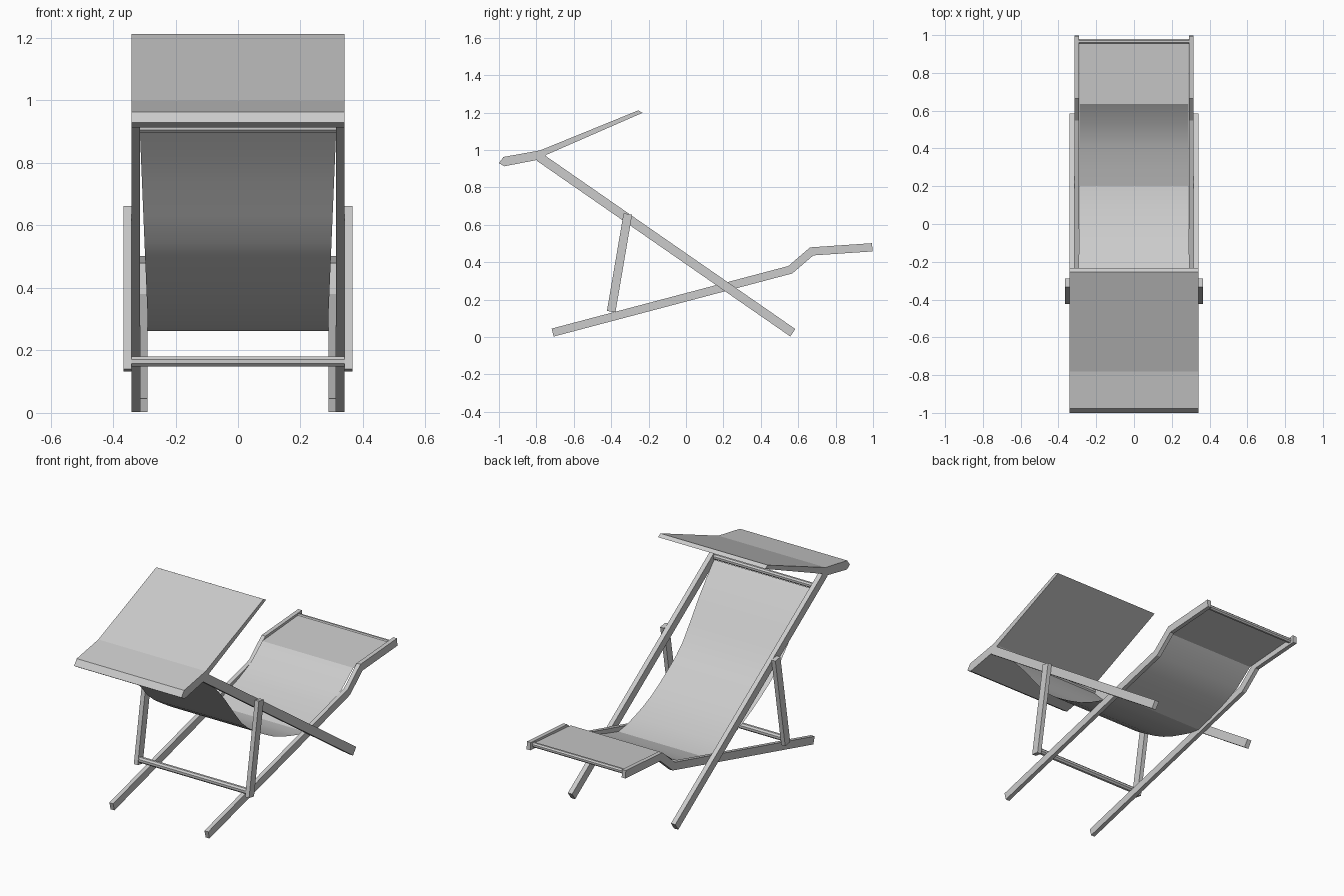
import bpy
import bmesh
import math
from mathutils import Vector

if "Cube" in bpy.data.objects:
    bpy.data.objects.remove(bpy.data.objects["Cube"])

grey = bpy.data.materials.new("light grey")
grey.use_nodes = True
GREY = (0.6, 0.6, 0.6, 1)
grey.diffuse_color = GREY
grey.node_tree.nodes["Principled BSDF"].inputs["Base Color"].default_value = GREY


def finish(name, bm):
    mesh = bpy.data.meshes.new(name)
    bm.to_mesh(mesh)
    bm.free()
    mesh.materials.append(grey)
    obj = bpy.data.objects.new(name, mesh)
    bpy.context.collection.objects.link(obj)
    return obj


def prism(name, outline, x0, x1):
    """Extrude a closed (y, z) outline along x."""
    bm = bmesh.new()
    face = bm.faces.new([bm.verts.new((x0, y, z)) for y, z in outline])
    moved = bmesh.ops.extrude_face_region(bm, geom=[face])["geom"]
    bmesh.ops.translate(bm, vec=(x1 - x0, 0, 0),
                        verts=[v for v in moved if isinstance(v, bmesh.types.BMVert)])
    # Close the starting end if the extrusion consumed it
    bmesh.ops.holes_fill(bm, edges=[e for e in bm.edges if e.is_boundary])
    bmesh.ops.recalc_face_normals(bm, faces=bm.faces)
    return finish(name, bm)


def thicken(path, width):
    """Turn a (y, z) centre line into a mitred band outline."""
    pts = [Vector(p) for p in path]
    dirs = [(b - a).normalized() for a, b in zip(pts, pts[1:])]
    upper, lower = [], []
    for i, p in enumerate(pts):
        d0, d1 = dirs[max(i - 1, 0)], dirs[min(i, len(dirs) - 1)]
        d = (d0 + d1).normalized()
        side = Vector((-d.y, d.x)) * (width / 2 / d.dot(d1))
        upper.append(p + side)
        lower.append(p - side)
    return upper + lower[::-1]


def beam_pair(name, path, width, x0, x1):
    outline = thicken(path, width)
    prism("left_" + name, outline, x0, x1)
    prism("right_" + name, outline, -x0, -x1)


# Side frames and props
beam_pair("back_rail", [(-0.785, 0.963), (0.571, 0.023)], 0.048, 0.314, 0.341)
beam_pair("seat_rail", [(-0.713, 0.024), (0.558, 0.36), (0.672, 0.458), (0.996, 0.48)],
          0.044, 0.29, 0.314)
beam_pair("prop", [(-0.311, 0.658), (-0.4, 0.136)], 0.046, 0.341, 0.366)

# Eight-sided cross bars
for name, y, z, radius, half in (("top_bar", -0.712, 0.911, 0.015, 0.314),
                                 ("prop_bar", -0.4, 0.164, 0.017, 0.341),
                                 ("foot_bar", 0.967, 0.48, 0.014, 0.29)):
    angles = [math.radians(22.5 + 45 * i) for i in range(8)]
    prism(name, [(y + radius * math.cos(a), z + radius * math.sin(a)) for a in angles],
          -half, half)

# Canopy with its thicker front lip
prism("canopy", [(-1.0, 0.93), (-0.976, 0.963), (-0.78, 0.998), (-0.255, 1.212),
                 (-0.232, 1.199), (-0.745, 0.975), (-0.78, 0.95), (-0.972, 0.913)],
      -0.341, 0.341)

# Slung fabric: a sagging sheet, then the bent foot rest
sling = [(-0.704, 0.897), (-0.63, 0.822), (-0.55, 0.733), (-0.47, 0.632), (-0.395, 0.543),
         (-0.335, 0.492), (-0.26, 0.443), (-0.18, 0.394), (-0.1, 0.351), (-0.02, 0.318),
         (0.06, 0.292), (0.13, 0.272), (0.2, 0.262), (0.3, 0.29), (0.42, 0.33),
         (0.525, 0.377), (0.634, 0.463), (0.962, 0.488)]
bm = bmesh.new()
rows = []
for y, z in sling:
    high = max(0, min(1, (z - 0.3) / 0.6)) if y < 0.2 else 0
    half = 0.289 + 0.025 * high
    rows.append([bm.verts.new((s * half, y, z)) for s in (-1, 1)])
for a, b in zip(rows, rows[1:]):
    bm.faces.new((a[0], a[1], b[1], b[0]))
fabric = finish("fabric_sling", bm)

bpy.ops.object.select_all(action="DESELECT")
fabric.select_set(True)
bpy.context.view_layer.objects.active = fabric
bpy.ops.object.shade_smooth_by_angle(angle=math.radians(18))
